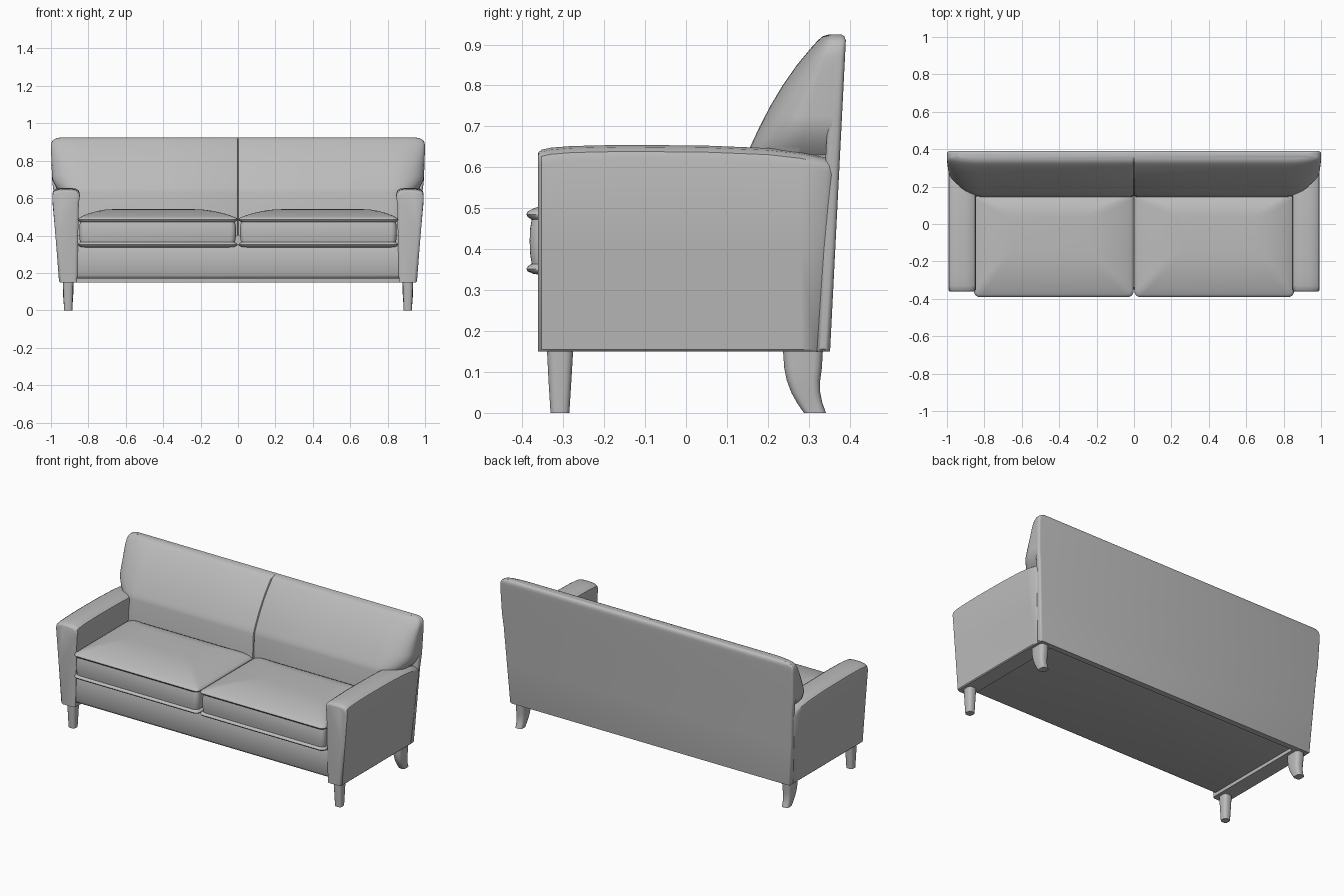
import bpy, bmesh, math

cube = bpy.data.objects.get("Cube")
if cube:
    bpy.data.objects.remove(cube, do_unlink=True)

GREY = (0.5, 0.5, 0.5, 1)
mat = bpy.data.materials.new("grey fabric")
mat.use_nodes = True
mat.diffuse_color = GREY
mat.node_tree.nodes["Principled BSDF"].inputs["Base Color"].default_value = GREY


def loft(name, rings, mirror=False, angle=40):
    """Skin a list of equal-length rings, cap both ends, optionally mirror in x."""
    bm = bmesh.new()
    for sign in ((1, -1) if mirror else (1,)):
        loops = [[bm.verts.new((sign * x, y, z)) for x, y, z in r] for r in rings]
        for a, b in zip(loops, loops[1:]):
            for i in range(len(a)):
                j = (i + 1) % len(a)
                bm.faces.new((a[i], a[j], b[j], b[i]))
        bm.faces.new(loops[0])
        bm.faces.new(loops[-1])
    bmesh.ops.recalc_face_normals(bm, faces=bm.faces)
    mesh = bpy.data.meshes.new(name)
    bm.to_mesh(mesh)
    bm.free()
    mesh.materials.append(mat)
    ob = bpy.data.objects.new(name, mesh)
    bpy.context.collection.objects.link(ob)
    bpy.ops.object.select_all(action='DESELECT')
    ob.select_set(True)
    bpy.context.view_layer.objects.active = ob
    bpy.ops.object.shade_smooth_by_angle(angle=math.radians(angle))
    return ob


def rounded_rect(x0, x1, y0, y1, r, z, n=5):
    """Rounded rectangle ring in the xy plane."""
    pts = []
    for k, (cx, cy) in enumerate(((x1 - r, y1 - r), (x0 + r, y1 - r),
                                  (x0 + r, y0 + r), (x1 - r, y0 + r))):
        for i in range(n + 1):
            a = math.pi / 2 * (k + i / n)
            pts.append((cx + r * math.cos(a), cy + r * math.sin(a), z))
    return pts


def table(rows, t):
    """Linear lookup in rows of (key, value)."""
    for (a, u), (b, v) in zip(rows, rows[1:]):
        if t <= b:
            return u + (v - u) * max(0, (t - a) / (b - a))
    return rows[-1][1]


# Base under the seat
rail = []
for z, d in ((0.17, 0.02), (0.175, 0.008), (0.19, 0), (0.32, 0), (0.35, 0.01)):
    rail.append(rounded_rect(-0.87, 0.87, -0.35 + d, 0.345, 0.004, z, 1))
loft("seat_base", rail)

# Arms: tapering section with a soft top, swept front to back
arm_rings = []
for y, d, top in ((-0.362, 0.016, 0.632), (-0.36, 0.008, 0.637), (-0.353, 0, 0.643),
                  (-0.33, 0, 0.648), (-0.28, 0, 0.652), (-0.15, 0, 0.655),
                  (0.05, 0, 0.653), (0.2, 0, 0.647), (0.28, 0, 0.638),
                  (0.345, 0, 0.624), (0.36, 0.012, 0.618)):
    section = [(0.86 + d, 0.15), (0.856 + d, 0.35), (0.851 + d, 0.57),
               (0.846 + d, top - 0.035), (0.850 + d, top - 0.016), (0.868, top - 0.004),
               (0.90, top), (0.94, top), (0.972, top - 0.005),
               (0.988 - d, top - 0.016), (0.993 - d, top - 0.036),
               (0.976 - d, 0.4), (0.957 - d, 0.155), (0.952 - d, 0.15)]
    lean = 0.03 if y > 0.3 else 0
    arm_rings.append([(x, y - lean * (0.62 - z) / 0.47, z) for x, z in section])
loft("arms", arm_rings, mirror=True)

# Shared outline of the back: half width and rear plane by height
WIDTH = ((0.15, 0.957), (0.62, 0.985), (0.7, 0.994), (0.87, 1.0), (0.895, 0.998),
         (0.91, 0.99), (0.92, 0.972), (0.925, 0.945))


def rear(z):
    return 0.352 + 0.038 * (z - 0.15) / 0.75


# Rear panel
panel = []
for z in (0.15, 0.156, 0.4, 0.62, 0.7, 0.87, 0.895, 0.91, 0.92, 0.925):
    w = table(WIDTH, z) - (0.006 if z == 0.15 else 0)
    trim = 0.012 if z > 0.922 else 0.004 if z > 0.915 else 0
    panel.append(rounded_rect(-w, w, rear(z) - 0.035, rear(z) - trim, 0.012, z, 4))
loft("back_panel", panel)

# Back cushions: bowed front that wraps round at the outer ends, seam in the middle
FRONT = ((0.4, 0.14), (0.64, 0.152), (0.7, 0.180), (0.75, 0.206), (0.8, 0.236),
         (0.85, 0.271), (0.89, 0.304), (0.91, 0.322), (0.92, 0.334), (0.925, 0.350))
cushion = []
for z in (0.4, 0.63, 0.65, 0.67, 0.7, 0.725, 0.75, 0.775, 0.8, 0.825, 0.85, 0.87,
          0.89, 0.91, 0.92, 0.925):
    w = table(WIDTH, z) if z > 0.69 else table(((0.63, 0.95), (0.65, 0.968), (0.69, 0.99)), z)
    f, r = table(FRONT, z), rear(z) - 0.012
    end = f + (r - f) * 0.6
    ring = [(0, r, z), (0, f + 0.012, z), (0.004, f + 0.003, z), (0.014, f, z), (0.4, f, z)]
    for i in range(9):
        a = math.pi / 2 * i / 8
        ring.append((0.82 + (w - 0.82) * math.sin(a), end - (end - f) * math.cos(a), z))
    cushion.append(ring + [(w, r, z)])
loft("back_cushions", cushion, mirror=True)

# Seat cushions: piped box edge and domed top
seat = []
for z, d in ((0.335, 0.05), (0.34, 0.016), (0.346, 0.003), (0.352, 0), (0.359, 0.004),
             (0.364, 0.013), (0.39, 0.009), (0.42, 0.008), (0.45, 0.009), (0.472, 0.013),
             (0.478, 0.004), (0.485, 0), (0.492, 0.003), (0.498, 0.014), (0.508, 0.04),
             (0.52, 0.08), (0.531, 0.13), (0.538, 0.18), (0.541, 0.24)):
    seat.append(rounded_rect(0.003 + d, 0.855 - d * 0.8, -0.39 + d, 0.165 - d * 0.5,
                             0.028, z))
loft("seat_cushions", seat, mirror=True, angle=50)


# Legs: straight tapered in front, swept backwards behind
def leg(name, rows):
    rings = [rounded_rect(0.908 - h, 0.908 + h, y0, y1, min(h, (y1 - y0) / 2) * 0.7, z, 3)
             for z, h, y0, y1 in rows]
    loft(name, rings, mirror=True)


leg("front_legs", ((0, 0.022, -0.331, -0.285), (0.08, 0.025, -0.336, -0.280),
                   (0.18, 0.029, -0.341, -0.274)))
leg("back_legs", ((0, 0.022, 0.288, 0.342), (0.025, 0.023, 0.271, 0.333),
                  (0.05, 0.025, 0.257, 0.328), (0.08, 0.027, 0.246, 0.328),
                  (0.11, 0.028, 0.240, 0.332), (0.18, 0.029, 0.235, 0.336)))
